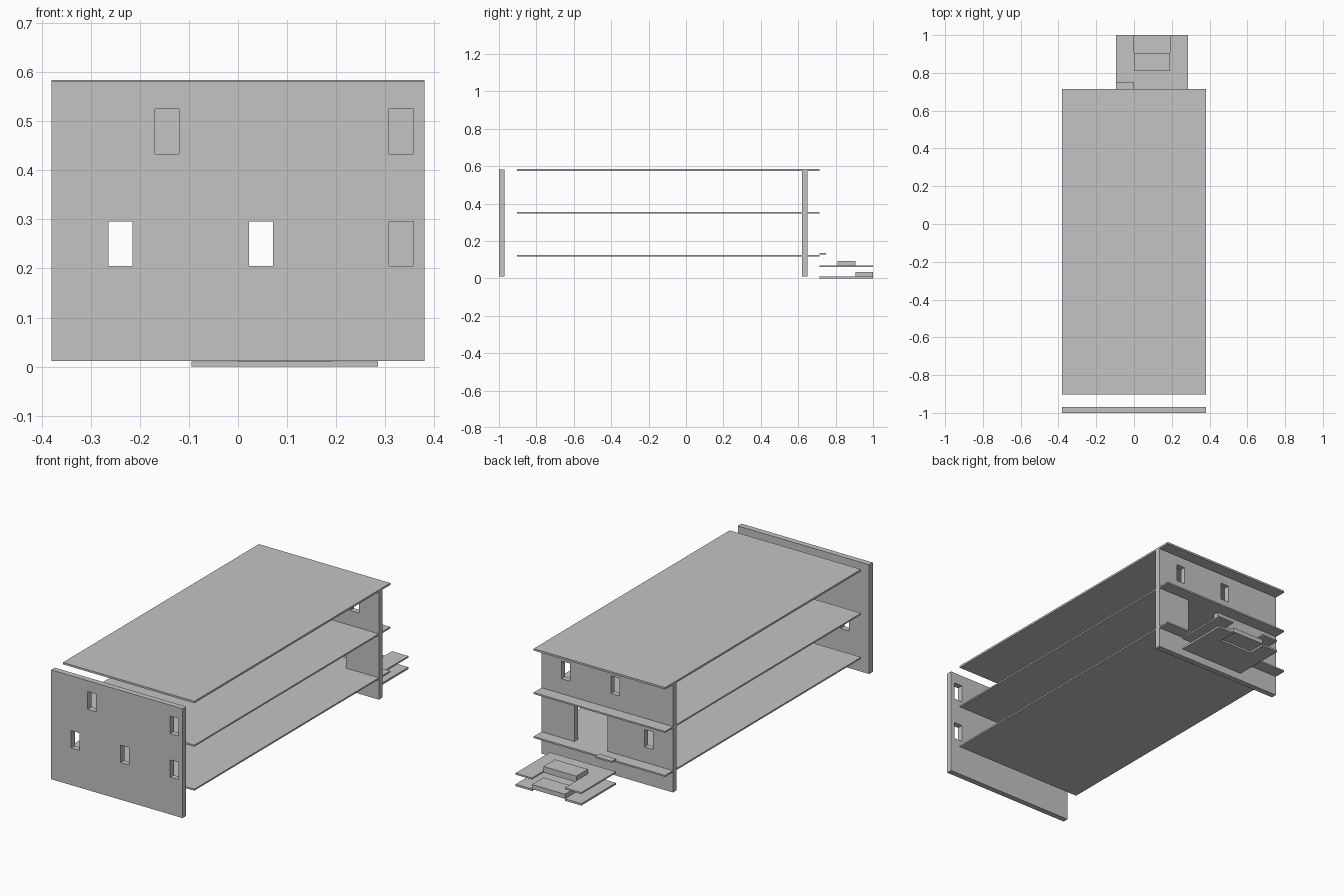
import bpy, bmesh
from mathutils import Vector

if "Cube" in bpy.data.objects:
    bpy.data.objects.remove(bpy.data.objects["Cube"])

grey = bpy.data.materials.new("concrete grey")
grey.diffuse_color = (0.55, 0.55, 0.55, 1)
grey.use_nodes = True
grey.node_tree.nodes["Principled BSDF"].inputs["Base Color"].default_value = grey.diffuse_color


def panel(name, u, v, depth, holes=(), upright=False):
    """Slab over ranges u, v with rectangular openings (u0, u1, v0, v1).
    Flat: u=x, v=y, depth=z.  Upright: u=x, v=z, depth=y."""
    us = sorted({*u, *(h[i] for h in holes for i in (0, 1))})
    vs = sorted({*v, *(h[i] for h in holes for i in (2, 3))})

    def point(a, b, d):
        return Vector((a, d, b)) if upright else Vector((a, b, d))

    bm = bmesh.new()
    for a0, a1 in zip(us, us[1:]):
        for b0, b1 in zip(vs, vs[1:]):
            a, b = (a0 + a1) / 2, (b0 + b1) / 2
            if any(h[0] < a < h[1] and h[2] < b < h[3] for h in holes):
                continue
            corners = ((a0, b0), (a1, b0), (a1, b1), (a0, b1))
            bm.faces.new([bm.verts.new(point(*c, depth[0])) for c in corners])
    bmesh.ops.remove_doubles(bm, verts=bm.verts[:], dist=1e-5)
    ext = bmesh.ops.extrude_face_region(bm, geom=bm.faces[:], use_keep_orig=True)
    top = [g for g in ext["geom"] if isinstance(g, bmesh.types.BMVert)]
    bmesh.ops.translate(bm, verts=top, vec=point(0, 0, depth[1] - depth[0]))
    bmesh.ops.recalc_face_normals(bm, faces=bm.faces[:])
    mesh = bpy.data.meshes.new(name)
    bm.to_mesh(mesh)
    bm.free()
    mesh.materials.append(grey)
    bpy.context.collection.objects.link(bpy.data.objects.new(name, mesh))


WIDTH = (-0.38, 0.38)
LOW, HIGH = (0.205, 0.296), (0.433, 0.525)   # window heights per storey


def window(x, level):
    return (x, x + 0.049, *level)


# End walls with window openings and a rear doorway
panel("front_wall", WIDTH, (0.011, 0.582), (-1.0, -0.97),
      [window(-0.264, LOW), window(0.022, LOW), window(0.308, LOW),
       window(-0.169, HIGH), window(0.308, HIGH)], upright=True)
panel("back_wall", WIDTH, (0.011, 0.574), (0.62, 0.65),
      [window(-0.264, LOW), window(0.215, HIGH), window(-0.071, HIGH),
       (0.0, 0.19, 0.125, 0.348)], upright=True)

# Floors and roof
for name, z0, z1 in (("lower_floor", 0.117, 0.125),
                     ("upper_floor", 0.347, 0.355),
                     ("roof", 0.574, 0.584)):
    panel(name, WIDTH, (-0.903, 0.715), (z0, z1))

# Entrance landings, each notched for a step
for name, z0, z1 in (("lower_landing", 0.0, 0.01), ("upper_landing", 0.06, 0.068)):
    panel(name, (-0.095, 0.285), (0.715, 1.0), (z0, z1), [(0.0, 0.19, 0.905, 1.0)])

# Entrance steps
panel("lower_step", (0.0, 0.19), (0.905, 1.0), (0.01, 0.034))
panel("upper_step", (0.0, 0.19), (0.81, 0.905), (0.068, 0.092))
panel("door_sill", (-0.095, 0.0), (0.713, 0.748), (0.127, 0.135))
